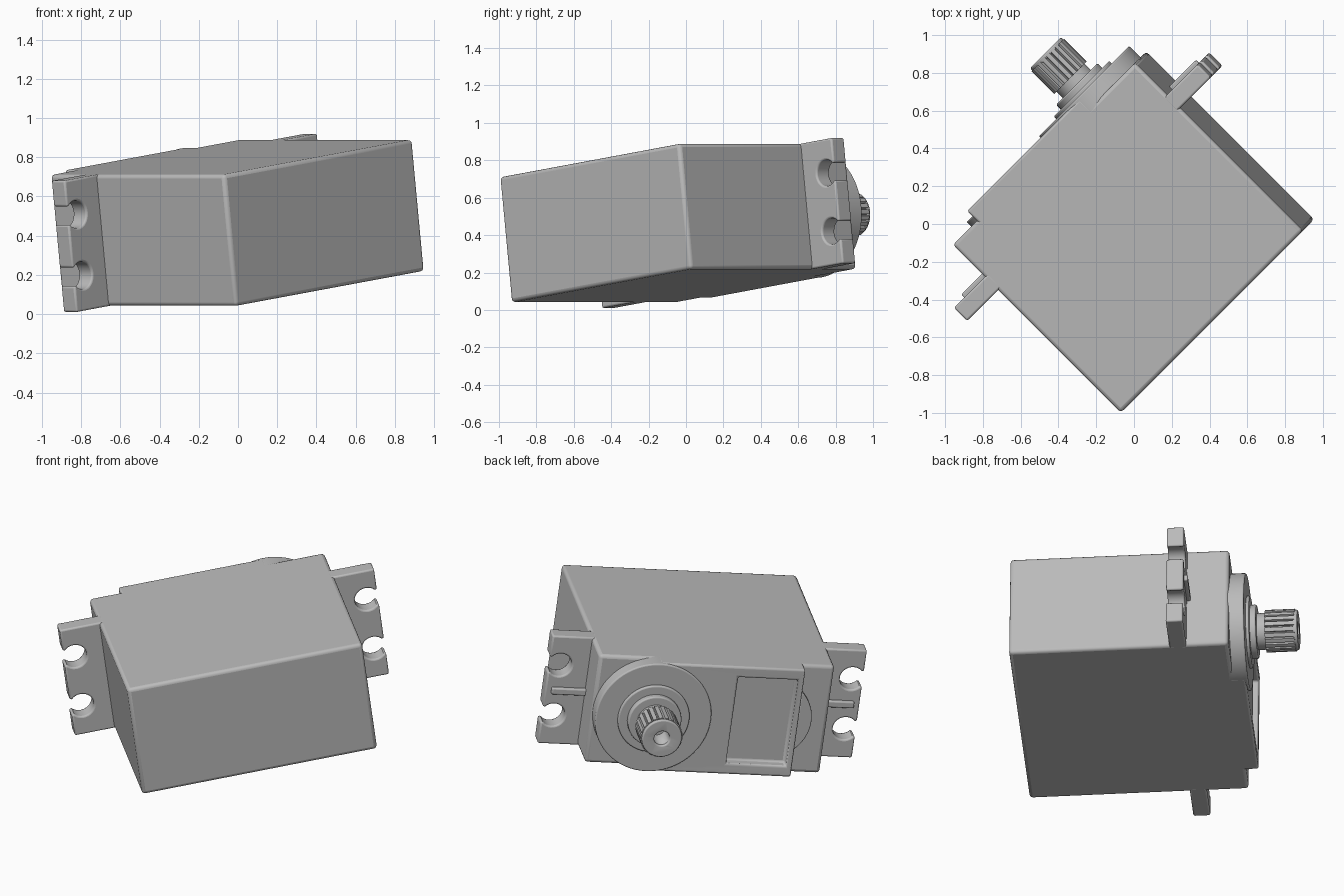
import bpy, bmesh, math
from mathutils import Matrix, Vector

cube = bpy.data.objects.get("Cube")
if cube:
    bpy.data.objects.remove(cube, do_unlink=True)

# Single plastic colour
grey = bpy.data.materials.new("grey_plastic")
grey.use_nodes = True
COLOUR = (0.5, 0.5, 0.5, 1)
grey.diffuse_color = COLOUR
grey.node_tree.nodes["Principled BSDF"].inputs["Base Color"].default_value = COLOUR

# Pose of the whole servo: local x = length, y = output shaft, z = width
POSE = (Matrix.Translation((-0.0226, -0.0226, 0.465))
        @ Matrix.Rotation(math.radians(45), 4, 'Z')
        @ Matrix.Rotation(math.radians(-7.5), 4, 'Y'))
HALF_L, HALF_W = 0.688, 0.338
SHAFT = 0.345


def rect(x0, x1, z0, z1):
    return [(x0, z0), (x1, z0), (x1, z1), (x0, z1)]


def arc(cx, cz, r, a0, a1, n):
    """Points along an arc, angles in degrees, both ends included."""
    angles = [math.radians(a0 + (a1 - a0) * i / n) for i in range(n + 1)]
    return [(cx + r * math.cos(a), cz + r * math.sin(a)) for a in angles]


def circle(cx, r, n=64):
    return arc(cx, 0, r, 0, 360, n)[:-1]


def prism(name, outline, y0, y1, bevel=0.0, cutter=None):
    """Extrude an outline in the length/width plane along the shaft axis."""
    bm = bmesh.new()
    face = bm.faces.new([bm.verts.new((x, y0, z)) for x, z in outline])
    top = bmesh.ops.extrude_face_region(bm, geom=[face])["geom"]
    bmesh.ops.translate(bm, vec=Vector((0, y1 - y0, 0)),
                        verts=[g for g in top if isinstance(g, bmesh.types.BMVert)])
    bmesh.ops.recalc_face_normals(bm, faces=bm.faces)
    mesh = bpy.data.meshes.new(name)
    bm.to_mesh(mesh)
    bm.free()
    mesh.materials.append(grey)
    obj = bpy.data.objects.new(name, mesh)
    bpy.context.collection.objects.link(obj)
    obj.matrix_world = POSE
    if cutter:
        cut = obj.modifiers.new("cut", 'BOOLEAN')
        cut.object = cutter
        cut.solver = 'EXACT'
        cutter.hide_render = True
        cutter.hide_viewport = True
        cutter.display_type = 'WIRE'
    if bevel:
        mod = obj.modifiers.new("bevel", 'BEVEL')
        mod.width = bevel
        mod.segments = 3
        mod.limit_method = 'ANGLE'
        mod.angle_limit = math.radians(50)
    bpy.ops.object.select_all(action='DESELECT')
    obj.select_set(True)
    bpy.context.view_layer.objects.active = obj
    bpy.ops.object.shade_smooth_by_angle(angle=math.radians(35))
    return obj


# Main case
prism("case", rect(-HALF_L, HALF_L, -HALF_W, HALF_W), -0.657, 0.60, 0.02)

# Raised lid with a rectangular recess
recess = prism("recess_cutter", rect(-0.47, -0.12, -0.27, 0.27), 0.615, 0.8)
prism("lid", rect(-0.505, SHAFT, -HALF_W, HALF_W), 0.55, 0.672, 0.012, recess)
prism("lid_round_lip", arc(-SHAFT, 0, 0.245, 132, 228, 24), 0.55, 0.634, 0.006)

# Stepped collars round the output shaft
for name, radius, top in (("gear_boss", HALF_W, 0.685),
                          ("outer_collar", 0.208, 0.703),
                          ("inner_collar", 0.155, 0.738)):
    prism(name, circle(SHAFT, radius), 0.55, top, 0.008)

# Output shaft: neck and splined head with a screw hole
prism("shaft_neck", circle(SHAFT, 0.105), 0.7, 0.80)
TEETH = 22
spline = []
for i in range(TEETH):
    mid = 360 * i / TEETH
    spline += arc(SHAFT, 0, 0.122, mid - 5.5, mid + 5.5, 2)
    spline += arc(SHAFT, 0, 0.108, mid + 7, mid + 9, 1)
screw_hole = prism("screw_hole_cutter", circle(SHAFT, 0.045, 32), 0.82, 1.1)
prism("splined_shaft", spline, 0.785, 0.955, 0, screw_hole)
prism("shaft_cap", circle(SHAFT, 0.116), 0.945, 0.972, 0.008, screw_hole)

# Mounting tabs, each with two open screw slots and a small rib
TIP, HOLE_X, HOLE_Z, HOLE_R, SLOT = 0.92, 0.855, 0.157, 0.07, 0.048
opening = math.degrees(math.asin(SLOT / HOLE_R))
for side, label in ((1, "shaft_end"), (-1, "far_end")):
    outline = [(0.66, -HALF_W), (TIP, -HALF_W)]
    for z in (-HOLE_Z, HOLE_Z):
        outline.append((TIP, z - SLOT))
        outline += arc(HOLE_X, z, HOLE_R, -opening, opening - 360, 24)
        outline.append((TIP, z + SLOT))
    outline += [(TIP, HALF_W), (0.66, HALF_W)]
    prism("mounting_tab_" + label, [(side * x, z) for x, z in outline],
          0.262, 0.36, 0.01)
    rib = rect(0.66, 0.885, -0.02, 0.02)
    prism("tab_rib_" + label, [(side * x, z) for x, z in rib], 0.33, 0.382, 0.008)
